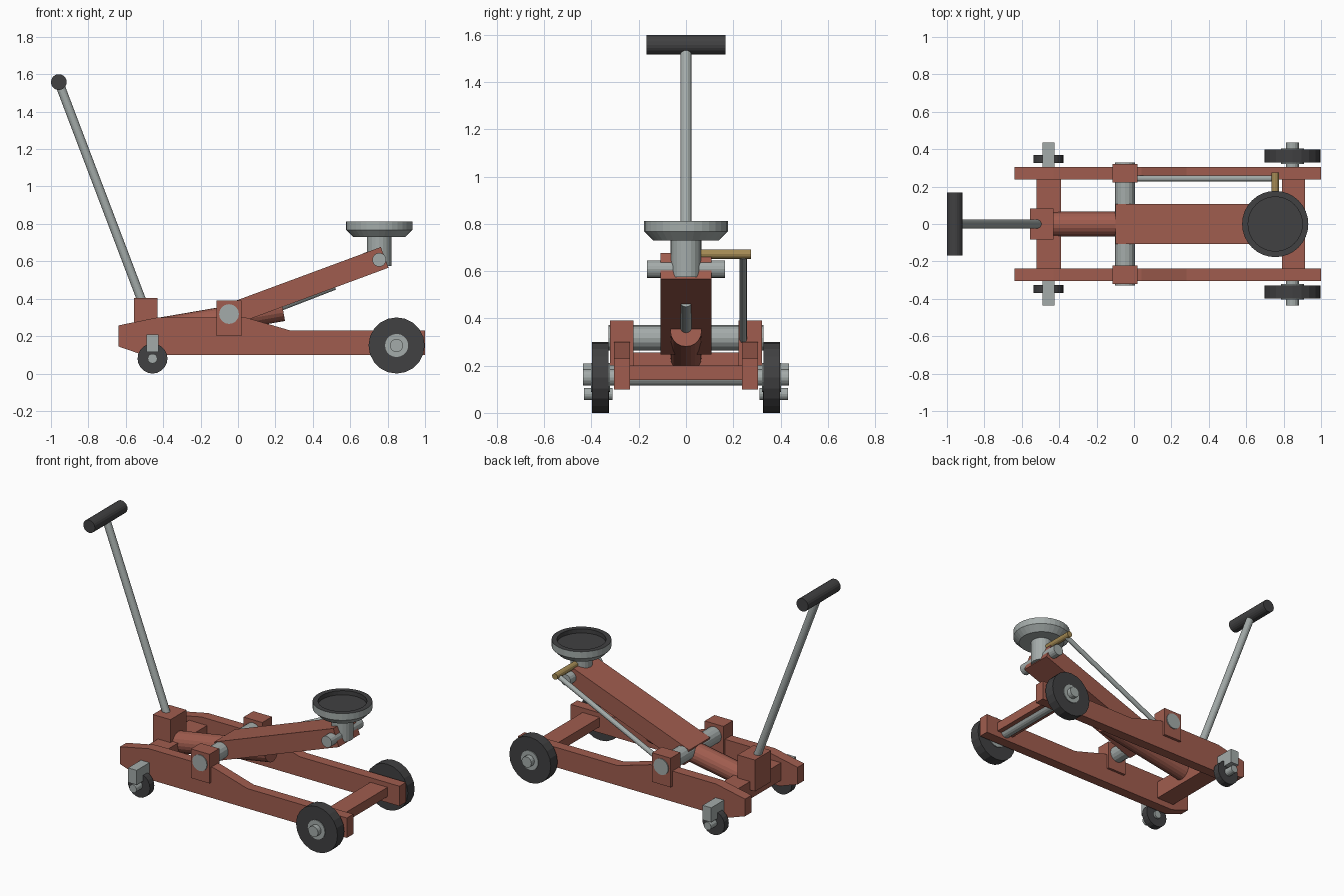
import bpy, bmesh, math
from mathutils import Vector, Matrix

cube = bpy.data.objects.get("Cube")
if cube:
    bpy.data.objects.remove(cube, do_unlink=True)


def material(name, rgb):
    m = bpy.data.materials.new(name)
    m.use_nodes = True
    m.diffuse_color = (*rgb, 1)
    m.node_tree.nodes["Principled BSDF"].inputs["Base Color"].default_value = (*rgb, 1)
    return m


RED = material("red_paint", (0.35, 0.108, 0.077))
STEEL = material("steel", (0.37, 0.41, 0.40))
RUBBER = material("dark_rubber", (0.052, 0.052, 0.054))
BRASS = material("brass", (0.38, 0.26, 0.09))


def finish(name, bm, *mats):
    bmesh.ops.recalc_face_normals(bm, faces=bm.faces)
    mesh = bpy.data.meshes.new(name)
    bm.to_mesh(mesh)
    bm.free()
    for m in mats:
        mesh.materials.append(m)
    obj = bpy.data.objects.new(name, mesh)
    bpy.context.scene.collection.objects.link(obj)
    return obj


def box(name, xs, ys, zs, mat):
    """Box given by its range on each axis."""
    bm = bmesh.new()
    bmesh.ops.create_cube(bm, size=1)
    ranges = (xs, ys, zs)
    bmesh.ops.scale(bm, vec=[abs(b - a) for a, b in ranges], verts=bm.verts)
    bmesh.ops.translate(bm, vec=[(a + b) / 2 for a, b in ranges], verts=bm.verts)
    return finish(name, bm, mat)


def rod(name, start, end, r, mat, sides=16):
    """Cylinder running between two points."""
    a, b = Vector(start), Vector(end)
    bm = bmesh.new()
    spin = (b - a).to_track_quat('Z', 'Y').to_matrix().to_4x4()
    bmesh.ops.create_cone(bm, cap_ends=True, segments=sides, radius1=r, radius2=r,
                          depth=(b - a).length,
                          matrix=Matrix.Translation((a + b) / 2) @ spin)
    return finish(name, bm, mat)


def cross_rod(name, x, z, y0, y1, r, mat, sides=16):
    return rod(name, (x, y0, z), (x, y1, z), r, mat, sides)


def plate(name, profile, y0, y1, mat):
    """Side profile in x and z, extruded along y."""
    bm = bmesh.new()
    face = bm.faces.new([bm.verts.new((x, y0, z)) for x, z in profile])
    new = bmesh.ops.extrude_face_region(bm, geom=[face])["geom"]
    bmesh.ops.translate(bm, vec=(0, y1 - y0, 0),
                        verts=[v for v in new if isinstance(v, bmesh.types.BMVert)])
    return finish(name, bm, mat)


# Parts repeated on both long sides
RAIL = [(-0.64, 0.145), (-0.51, 0.10), (1.0, 0.10), (1.0, 0.23), (0.28, 0.23),
        (0.04, 0.30), (-0.43, 0.30), (-0.64, 0.257)]
PIVOT_X, PIVOT_Z = -0.048, 0.318
AXLE_X, CASTER_X = 0.848, -0.457
for side, s in (("front", -1), ("back", 1)):
    plate(side + "_rail", RAIL, s * 0.238, s * 0.305, RED)
    box(side + "_pivot_block", (-0.115, 0.02), (s * 0.222, s * 0.322), (0.20, 0.39), RED)
    cross_rod(side + "_wheel", AXLE_X, 0.15, s * 0.328, s * 0.398, 0.15, RUBBER, 20)
    cross_rod(side + "_wheel_hub", AXLE_X, 0.15, s * 0.322, s * 0.403, 0.062, STEEL, 20)
    cross_rod(side + "_caster_wheel", CASTER_X, 0.08, s * 0.325, s * 0.37, 0.08, RUBBER, 20)
    cross_rod(side + "_caster_pin", CASTER_X, 0.08, s * 0.312, s * 0.432, 0.026, STEEL)
    box(side + "_caster_fork", (-0.488, -0.426), (s * 0.30, s * 0.437), (0.115, 0.21), STEEL)

# Frame crossmembers and shafts
box("rear_crossmember", (-0.52, -0.39), (-0.24, 0.24), (0.14, 0.255), RED)
box("nose_crossmember", (0.79, 0.914), (-0.24, 0.24), (0.14, 0.20), RED)
cross_rod("wheel_axle", AXLE_X, 0.15, -0.435, 0.435, 0.035, STEEL)
cross_rod("pivot_shaft", PIVOT_X, PIVOT_Z, -0.328, 0.328, 0.053, STEEL)

# Lifting arm, a tilted beam
start, end = Vector((-0.078, 0.302)), Vector((0.784, 0.621))
along = (end - start).normalized()
up = Vector((-along.y, along.x)) * 0.059
plate("lift_arm", [start - up, end - up, end + up, start + up], -0.108, 0.108, RED)
cross_rod("arm_pin", 0.755, 0.608, -0.165, 0.165, 0.037, STEEL)

# Hydraulic ram
rod("ram_cylinder", (-0.48, 0, 0.222), (0.24, 0, 0.346), 0.066, RED, 20)
rod("ram_piston", (0.18, 0, 0.342), (0.515, 0, 0.472), 0.025, STEEL)

# Levelling link
cross_rod("link_pin", 0.755, 0.672, 0.04, 0.275, 0.02, BRASS, 12)
rod("link_bar", (-0.02, 0.242, 0.295), (0.755, 0.242, 0.665), 0.016, STEEL, 12)

# Saddle: a turned dish with a dark pad on its inner and upper faces
rod("saddle_post", (0.755, 0, 0.575), (0.755, 0, 0.74), 0.066, STEEL, 20)
bm = bmesh.new()
outline = [(0, 0.73), (0.14, 0.73), (0.177, 0.768), (0.177, 0.812),
           (0.145, 0.812), (0.145, 0.785), (0, 0.785)]
verts = [bm.verts.new((r, 0, z)) for r, z in outline]
edges = [bm.edges.new(pair) for pair in zip(verts, verts[1:])]
bmesh.ops.spin(bm, geom=verts + edges, cent=(0, 0, 0), axis=(0, 0, 1),
               angle=math.tau, steps=32)
bmesh.ops.remove_doubles(bm, verts=bm.verts, dist=0.0005)
for f in bm.faces:
    f.material_index = int(f.calc_center_median().z > 0.78
                           and all(v.co.z > 0.78 for v in f.verts))
bmesh.ops.translate(bm, vec=(0.755, 0, 0), verts=bm.verts)
finish("saddle", bm, STEEL, RUBBER)

# Handle
box("handle_socket", (-0.557, -0.43), (-0.083, 0.083), (0.20, 0.405), RED)
rod("handle_shaft", (-0.507, 0, 0.37), (-0.958, 0, 1.558), 0.024, STEEL)
cross_rod("handle_grip", -0.958, 1.558, -0.168, 0.168, 0.042, RUBBER, 20)
